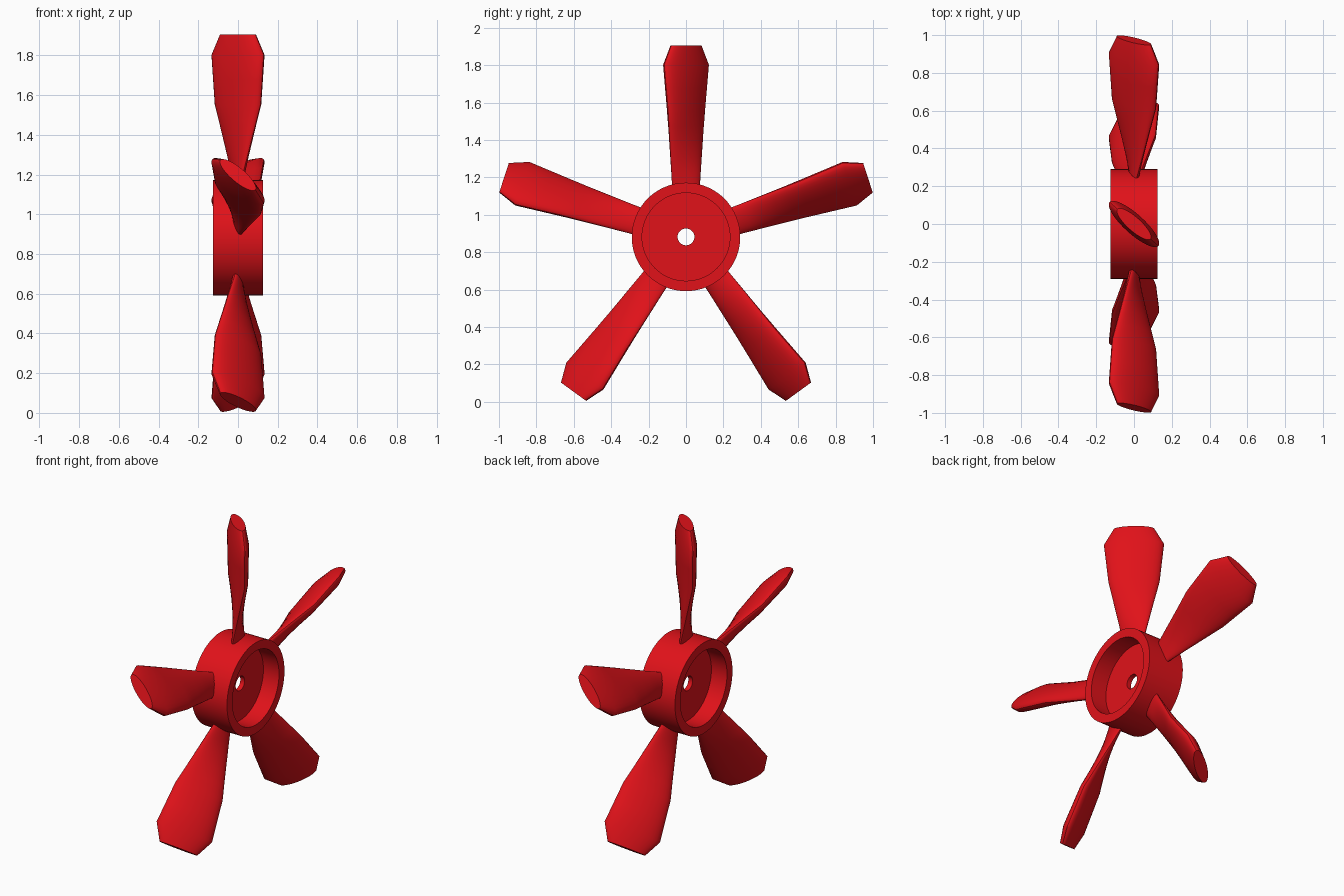
import bpy, math
from mathutils import Vector, Matrix

if "Cube" in bpy.data.objects:
    bpy.data.objects.remove(bpy.data.objects["Cube"])

CENTER = Vector((0, 0, 0.882))
red = bpy.data.materials.new("red_paint")
red.diffuse_color = (0.75, 0.006, 0.01, 1)
red.use_nodes = True
red.node_tree.nodes["Principled BSDF"].inputs["Base Color"].default_value = red.diffuse_color


def make_object(name, verts, faces, angle):
    mesh = bpy.data.meshes.new(name)
    mesh.from_pydata(verts, [], faces)
    mesh.materials.append(red)
    obj = bpy.data.objects.new(name, mesh)
    bpy.context.collection.objects.link(obj)
    bpy.ops.object.select_all(action='DESELECT')
    obj.select_set(True)
    bpy.context.view_layer.objects.active = obj
    bpy.ops.object.mode_set(mode='EDIT')
    bpy.ops.mesh.select_all(action='SELECT')
    bpy.ops.mesh.normals_make_consistent(inside=False)
    bpy.ops.object.mode_set(mode='OBJECT')
    bpy.ops.object.shade_smooth_by_angle(angle=math.radians(angle))
    return obj


def bridge(rings, n, closed=False):
    # quads between consecutive rings of n vertices
    count = rings if closed else rings - 1
    return [(i * n + j, i * n + (j + 1) % n,
             (i + 1) % rings * n + (j + 1) % n, (i + 1) % rings * n + j)
            for i in range(count) for j in range(n)]


# Hub: lathed rim with a recess on both sides and a thin bored web
profile = [(0.125, 0.29), (0.125, 0.235), (0.015, 0.235), (0.015, 0.045)]
profile += [(-x, r) for x, r in reversed(profile)]
SEG = 64
verts = [(x, r * math.cos(2 * math.pi * j / SEG), r * math.sin(2 * math.pi * j / SEG))
         for x, r in profile for j in range(SEG)]
hub = make_object("hub", verts, bridge(len(profile), SEG, True), 30)
hub.location = CENTER

# Blade: twisted elliptical sections (radius, half chord, half thickness, pitch)
sections = [(0.265, 0.075, 0.025, 8), (0.67, 0.148, 0.046, 50),
            (0.92, 0.174, 0.052, 48), (1.023, 0.118, 0.036, 48)]
N = 32


def section_ring(r, chord, thick, pitch):
    twist = Matrix.Rotation(math.radians(pitch), 3, 'Z')
    return [twist @ Vector((thick * math.cos(t), chord * math.sin(t), r))
            for t in (2 * math.pi * j / N for j in range(N))]


keys = [section_ring(*s) for s in sections]
rings = []
for a, b, steps in zip(keys, keys[1:], (5, 2, 1)):
    for k in range(steps):
        rings.append([p.lerp(q, k / steps) for p, q in zip(a, b)])
rings.append(keys[-1])
blade_verts = [v for ring in rings for v in ring]
blade_faces = bridge(len(rings), N)
blade_faces += [tuple(range(N)), tuple(range(len(blade_verts) - N, len(blade_verts)))]

# Five blades around the hub axis
for i in range(5):
    blade = make_object(f"blade_{i + 1}", blade_verts, blade_faces, 30)
    blade.location = CENTER
    blade.rotation_euler.x = 2 * math.pi * i / 5
